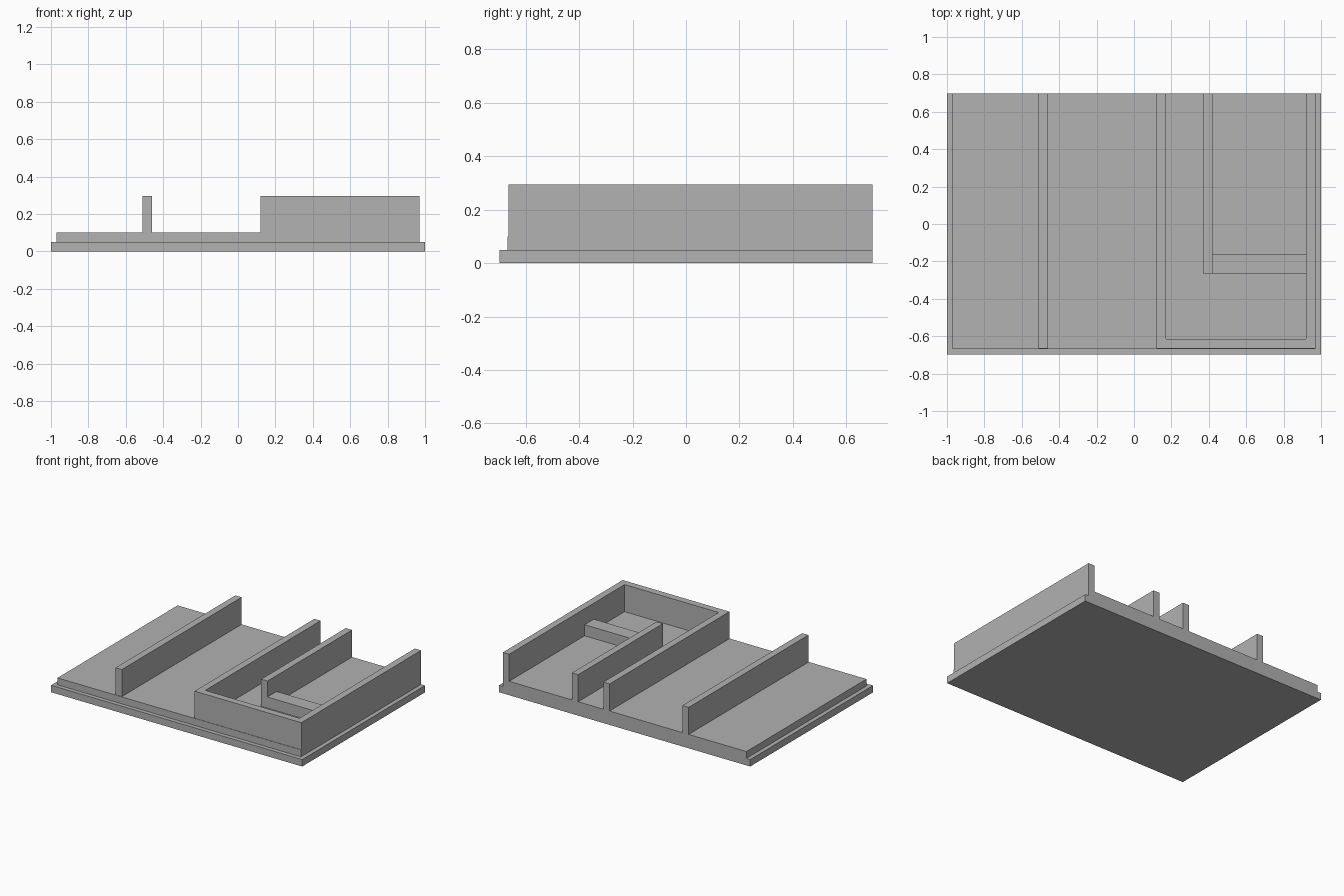
import bpy

cube = bpy.data.objects.get("Cube")
if cube:
    bpy.data.objects.remove(cube, do_unlink=True)

# One plain grey for the whole model
GREY = (0.445, 0.445, 0.445, 1)
grey = bpy.data.materials.new("plain_grey")
grey.use_nodes = True
grey.diffuse_color = GREY
grey.node_tree.nodes["Principled BSDF"].inputs["Base Color"].default_value = GREY


def box(name, x, y, z):
    """Add a box spanning the given (low, high) ranges."""
    spans = (x, y, z)
    bpy.ops.mesh.primitive_cube_add(size=1)
    obj = bpy.context.object
    obj.name = name
    obj.location = [(a + b) / 2 for a, b in spans]
    obj.scale = [b - a for a, b in spans]
    bpy.ops.object.transform_apply(location=True, rotation=False, scale=True)
    obj.data.materials.append(grey)
    return obj


BACK = 0.698          # every part ends flush at the back
FRONT = -0.665        # front of the walls
BASE, FLOOR, TOP = 0.05, 0.1, 0.295
WALL = 0.05           # wall thickness
INNER_FRONT = -0.265  # front of the inner wall and the step

# Stepped floor
box("base_slab", (-1, 1), (-BACK, BACK), (0, BASE))
box("floor_platform", (-0.97, 0.97), (-0.668, BACK), (BASE, FLOOR))

# Walls running from front to back
for name, x, front in (
    ("divider_wall", -0.51, FRONT),
    ("room_right_wall", 0.12, FRONT),
    ("room_left_wall", 0.92, FRONT),
    ("inner_wall", 0.37, INNER_FRONT),
):
    box(name, (x, x + WALL), (front, BACK), (FLOOR, TOP))

# Front wall of the room and the low step behind it
box("room_front_wall", (0.12 + WALL, 0.92), (FRONT, FRONT + WALL), (FLOOR, TOP))
box("low_step", (0.37 + WALL, 0.92), (INNER_FRONT, -0.16), (FLOOR, 0.18))
